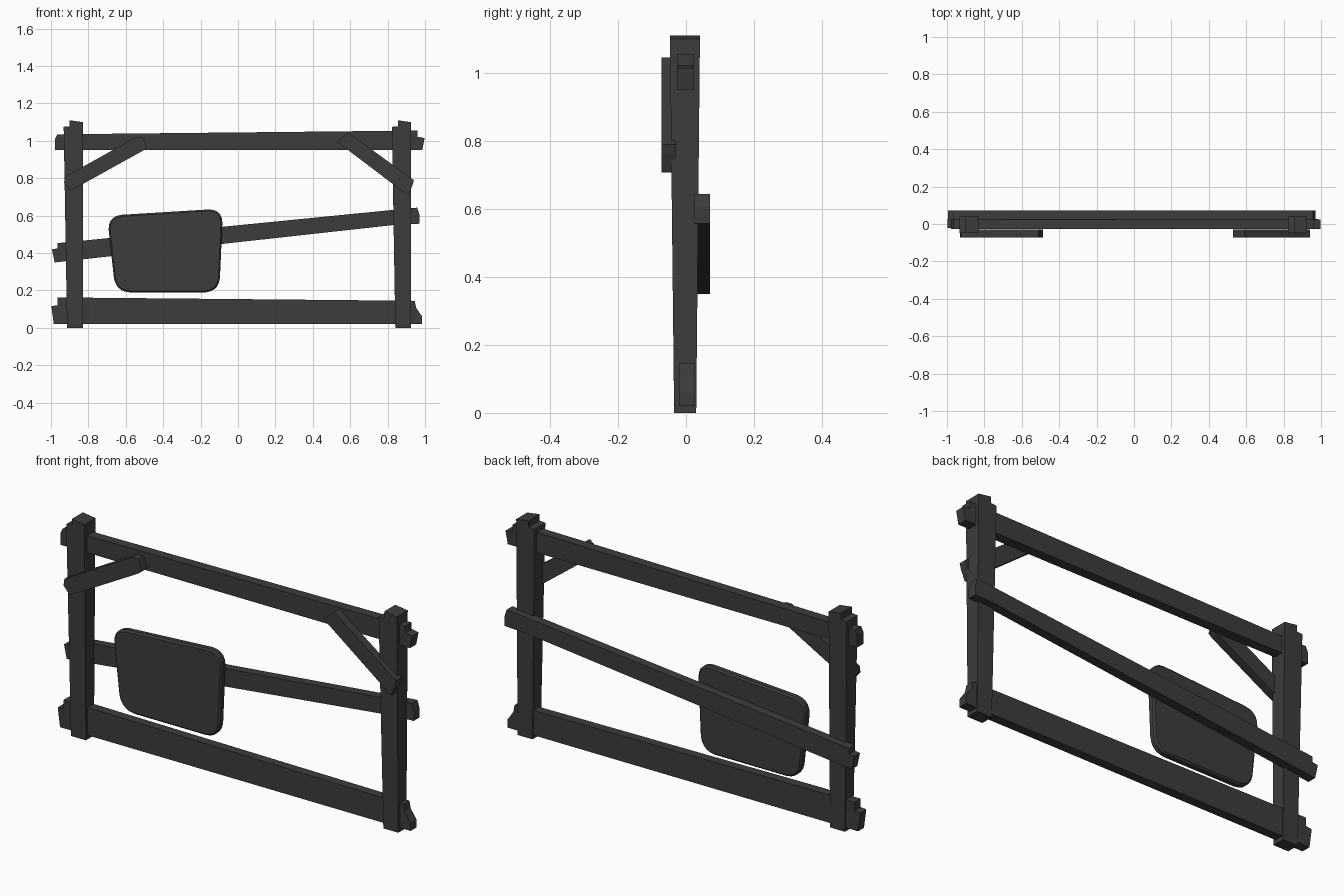
import bpy, bmesh, math
from mathutils import Vector

if "Cube" in bpy.data.objects:
    bpy.data.objects.remove(bpy.data.objects["Cube"])

mat = bpy.data.materials.new("dark_wood")
mat.diffuse_color = (0.045, 0.045, 0.045, 1)
mat.use_nodes = True
mat.node_tree.nodes["Principled BSDF"].inputs["Base Color"].default_value = mat.diffuse_color


def prism(name, outline, front, back):
    """Extrude an x,z outline between two y limits, each a function of z."""
    bm = bmesh.new()
    a = [bm.verts.new((x, front(z), z)) for x, z in outline]
    b = [bm.verts.new((x, back(z), z)) for x, z in outline]
    bm.faces.new(a)
    bm.faces.new(b[::-1])
    n = len(a)
    for i in range(n):
        j = (i + 1) % n
        bm.faces.new((a[j], a[i], b[i], b[j]))
    bmesh.ops.recalc_face_normals(bm, faces=bm.faces)
    me = bpy.data.meshes.new(name)
    bm.to_mesh(me)
    bm.free()
    me.materials.append(mat)
    ob = bpy.data.objects.new(name, me)
    bpy.context.collection.objects.link(ob)
    return ob


def slab(name, outline, y0, y1):
    return prism(name, outline, lambda z: y0, lambda z: y1)


def rounded(corners, r, steps=5):
    """Round the corners of a polygon with short curves."""
    out = []
    n = len(corners)
    for i in range(n):
        p = Vector(corners[i])
        a = p + (Vector(corners[i - 1]) - p).normalized() * r
        b = p + (Vector(corners[(i + 1) % n]) - p).normalized() * r
        for k in range(steps + 1):
            t = k / steps
            q = a * (1 - t) ** 2 + p * (2 * t * (1 - t) * 0.85 + 0) \
                + b * t ** 2 + (a + b) * (t * (1 - t) * 0.15)
            out.append(tuple(q))
    return out


# Posts: taper towards the foot, stepped at the top
post = [(-0.914, 0), (-0.83, 0), (-0.83, 1.1), (-0.90, 1.11),
        (-0.90, 1.078), (-0.932, 1.075)]
for name, dx in (("left_post", 0), ("right_post", 1.755)):
    prism(name, [(x + dx, z) for x, z in post],
          lambda z: -0.035 - 0.011 * z, lambda z: 0.03 + 0.01 * z)

# Rails through the posts, with chipped ends
slab("top_rail", [(-0.978, 0.95), (0.985, 0.95), (0.998, 1.015), (0.96, 1.022),
                  (0.96, 1.055), (-0.966, 1.035), (-0.978, 1.01)], -0.027, 0.023)
slab("bottom_rail", [(-0.985, 0.02), (0.985, 0.02), (0.985, 0.06), (0.952, 0.108),
                     (0.945, 0.145), (-0.966, 0.163), (-0.966, 0.12),
                     (-0.998, 0.117)], -0.021, 0.026)

# Sloping rail on the back of the posts
slab("sloping_rail", [(-0.98, 0.35), (0.85, 0.552), (0.97, 0.557), (0.97, 0.605),
                      (0.958, 0.643), (0.83, 0.631), (-0.966, 0.453),
                      (-0.966, 0.425), (-0.995, 0.42)], 0.025, 0.071)

# Corner braces on the front
slab("left_brace", [(-0.895, 0.733), (-0.507, 0.948), (-0.487, 0.965),
                    (-0.51, 1.02), (-0.545, 1.02), (-0.925, 0.808),
                    (-0.93, 0.775)], -0.072, -0.03)
slab("right_brace", [(0.91, 0.707), (0.932, 0.76), (0.94, 0.79), (0.905, 0.815),
                     (0.59, 1.045), (0.53, 0.995)], -0.072, -0.03)

# Rounded sign board in front of the sloping rail
board = slab("sign_board", rounded([(-0.70, 0.6), (-0.655, 0.19), (-0.10, 0.19),
                                    (-0.08, 0.638)], 0.075), -0.012, 0.027)
bev = board.modifiers.new("edge", "BEVEL")
bev.width = 0.008
bev.segments = 1
bev.limit_method = "ANGLE"
bev.angle_limit = math.radians(50)
